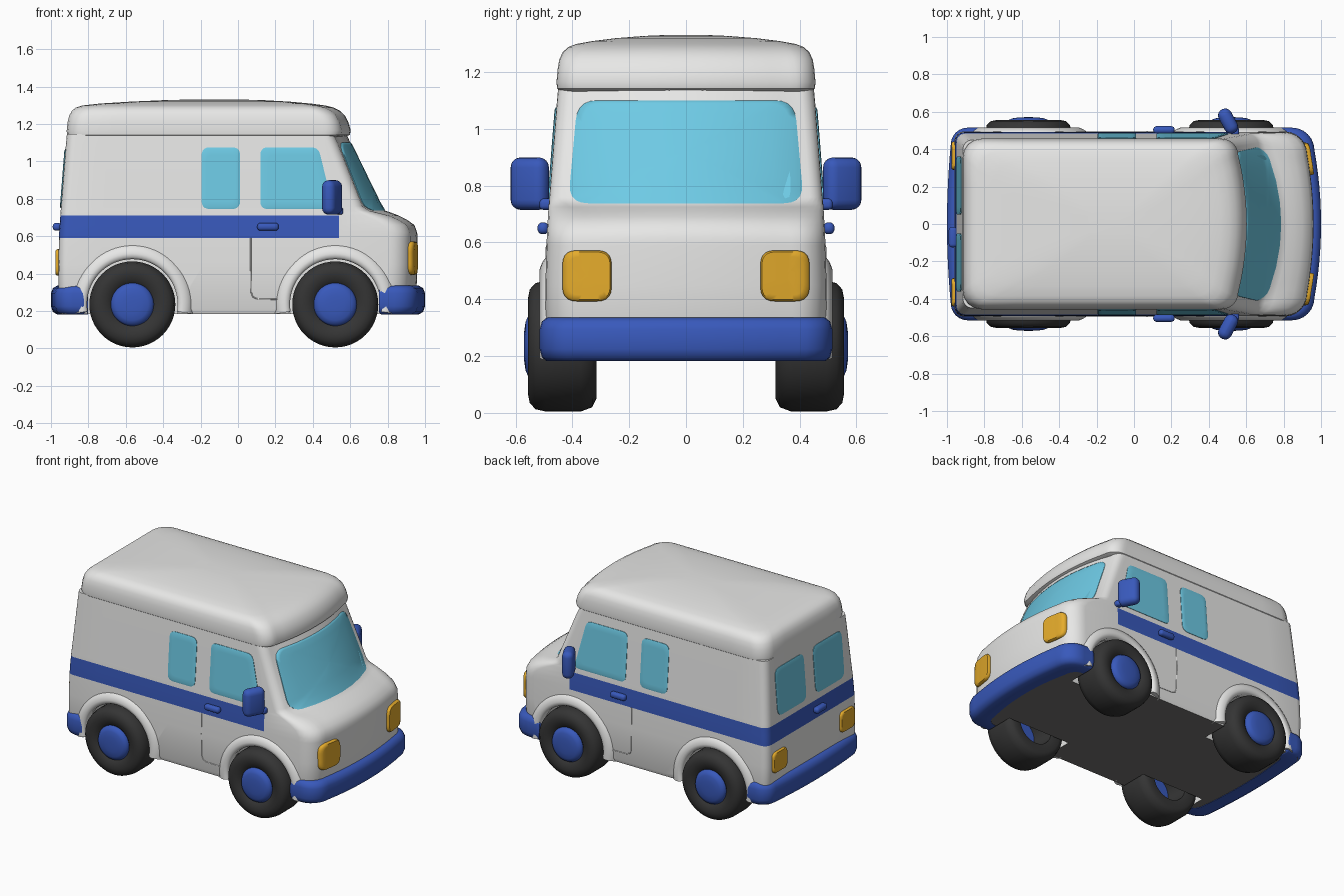
import bpy, bmesh, math
from mathutils import Vector as V

if "Cube" in bpy.data.objects:
    bpy.data.objects.remove(bpy.data.objects["Cube"])

def mat(name, r, g, b):
    m = bpy.data.materials.new(name)
    m.diffuse_color = (r, g, b, 1)
    m.use_nodes = True
    m.node_tree.nodes["Principled BSDF"].inputs["Base Color"].default_value = m.diffuse_color
    return m

WHITE = mat("white_paint", .86, .86, .85)
BLUE = mat("blue_paint", .04, .1, .5)
GLASS = mat("sky_glass", .155, .59, .78)
AMBER = mat("amber_lamp", .78, .41, .025)
RUBBER = mat("black_rubber", .035, .035, .035)
UNDER = mat("dark_underbody", .17, .165, .16)

def smooth(ob, angle=35):
    bpy.ops.object.select_all(action='DESELECT')
    ob.select_set(True)
    bpy.context.view_layer.objects.active = ob
    bpy.ops.object.shade_smooth_by_angle(angle=math.radians(angle))

def build(name, verts, faces, m, angle=35):
    me = bpy.data.meshes.new(name)
    me.from_pydata([tuple(v) for v in verts], [], faces)
    bm = bmesh.new()
    bm.from_mesh(me)
    bmesh.ops.recalc_face_normals(bm, faces=bm.faces[:])
    bm.to_mesh(me)
    bm.free()
    me.materials.append(m)
    ob = bpy.data.objects.new(name, me)
    bpy.context.collection.objects.link(ob)
    smooth(ob, angle)
    return ob

def loft(name, rings, m, loop=False, angle=35):
    n, k = len(rings[0]), len(rings)
    faces = [(i * n + j, i * n + (j + 1) % n, (i + 1) % k * n + (j + 1) % n, (i + 1) % k * n + j)
             for i in range(k if loop else k - 1) for j in range(n)]
    if not loop:
        faces += [tuple(range(n)), tuple(range((k - 1) * n, k * n))]
    return build(name, [p for r in rings for p in r], faces, m, angle)

def plan(xf, w, b, r, end):
    """Half outline: bowed front, round corner, side back to x = end."""
    yc = w - r
    pts = [(xf - b * (yc * i / 6 / w) ** 2, yc * i / 6) for i in range(6)]
    xc = xf - b * (yc / w) ** 2 - r
    pts += [(xc + r * math.cos(a), yc + r * math.sin(a)) for a in [math.pi / 12 * i for i in range(7)]]
    x0 = min(.54, xc - .02)
    return pts + [(x0 + (end - x0) * i / 8, w) for i in range(9)]

def ring(z, xb, xf, w, b, r, back=.05):
    rb = min(back, w * .4)
    half = plan(xf, w, b, r, xb + rb)
    half += [(xb + rb - rb * math.sin(a), w - rb + rb * math.cos(a)) for a in [math.pi / 8 * i for i in range(1, 5)]]
    half += [(xb, w * .5), (xb, 0)]
    return [V((x, y, z)) for x, y in half] + [V((x, -y, z)) for x, y in half[-2:0:-1]]

# body shell: z, back x, front x, half width, front bow, corner radius
BODY = [(.185, -.95, .935, .482, .05, .12), (.21, -.957, .95, .492, .05, .12), (.45, -.96, .96, .495, .06, .12),
        (.59, -.957, .96, .491, .06, .12), (.62, -.956, .958, .49, .06, .12), (.66, -.953, .943, .488, .07, .13),
        (.69, -.951, .9, .486, .08, .13), (.71, -.95, .86, .485, .09, .13), (.725, -.949, .82, .484, .11, .1),
        (.737, -.948, .785, .483, .12, .08), (.76, -.946, .766, .481, .13, .06), (1.09, -.92, .605, .455, .09, .06),
        (1.145, -.915, .58, .45, .09, .06)]

def row(z):
    for a, b in zip(BODY, BODY[1:]):
        if z <= b[0]:
            t = (z - a[0]) / (b[0] - a[0])
            return [p + (q - p) * t for p, q in zip(a, b)]
    return BODY[-1]

body = loft("body_shell", [ring(*r) for r in BODY], WHITE)
WHEELS = [("front", .52), ("rear", -.565)]
R, ZC = .23, .235

# wheel wells
for end, cx in WHEELS:
    for s in (1, -1):
        bpy.ops.mesh.primitive_cylinder_add(vertices=48, radius=.245, depth=.4, location=(cx, s * .5, ZC),
                                            rotation=(math.pi / 2, 0, 0))
        cut = bpy.context.object
        md = body.modifiers.new("well", 'BOOLEAN')
        md.operation, md.object, md.solver = 'DIFFERENCE', cut, 'EXACT'
        bpy.context.view_layer.objects.active = body
        bpy.ops.object.modifier_apply(modifier="well")
        bpy.data.objects.remove(cut)
smooth(body)

# stripe and dark underside
body.data.materials.clear()
for m in (WHITE, BLUE, UNDER):
    body.data.materials.append(m)
for f in body.data.polygons:
    c = f.center
    f.material_index = 2 if f.normal.z < -.9 and c.z < .2 else 1 if .59 < c.z < .71 and c.x < .54 else 0

# high roof cap
ROOF = [(1.13, -.9, .57, .44, .07, .08), (1.142, -.915, .598, .454, .07, .09), (1.165, -.916, .603, .456, .07, .09),
        (1.21, -.911, .59, .452, .07, .09), (1.245, -.902, .572, .446, .07, .09), (1.27, -.888, .545, .434, .07, .09),
        (1.288, -.866, .51, .415, .07, .09), (1.299, -.83, .465, .385, .07, .09), (1.309, -.74, .39, .33, .06, .09),
        (1.319, -.58, .28, .25, .05, .08), (1.327, -.4, .14, .15, .03, .06), (1.331, -.25, 0, .06, .01, .03)]
loft("roof_cap", [ring(*r, back=.1) for r in ROOF], WHITE)

# surface mappings for plates lying on the body
def on_side(s):
    return lambda a, z, o: V((a, s * (row(z)[3] + o), z))

def on_back(a, z, o):
    return V((row(z)[1] - o, a, z))

def on_front(a, z, o):
    _, _, xf, w, b, r = row(z)
    y, yc = abs(a), w - r
    x = xf - b * (min(y, yc) / w) ** 2
    if y > yc:
        x -= r - math.sqrt(max(0, r * r - (y - yc) ** 2))
    return V((x + o, a, z))

def rounded(pts, r, n=5, sub=6):
    out, k = [], len(pts)
    for i in range(k):
        p, a, b = V(pts[i]), V(pts[i - 1]), V(pts[(i + 1) % k])
        p0, p2 = p + (a - p).normalized() * r, p + (b - p).normalized() * r
        out += [p0.lerp(p, t).lerp(p.lerp(p2, t), t) for t in [j / n for j in range(n + 1)]]
        nxt = b + (p - b).normalized() * r
        out += [p2.lerp(nxt, j / sub) for j in range(1, sub)]
    return out

def plate(name, pts, r, fn, m, thick=.006):
    o = rounded(pts, r)
    c = sum(o, V((0, 0))) / len(o)
    steps = [(1, -.003), (1, thick * .5), (.94, thick), (.75, thick), (.5, thick), (.25, thick), (.04, thick)]
    return loft(name, [[fn(*c.lerp(p, s), h) for p in o] for s, h in steps], m, angle=60)

def rect(a0, a1, z0, z1):
    return [(a0, z0), (a1, z0), (a1, z1), (a0, z1)]

plate("windshield", [(-.415, .738), (.415, .738), (.382, 1.1), (-.382, 1.1)], .07, on_front, GLASS)

def rounded_box(name, loc, size, m, bevel, rot=0):
    bpy.ops.mesh.primitive_cube_add(size=1, location=loc, rotation=(0, 0, rot))
    ob = bpy.context.object
    ob.name = name
    ob.scale = size
    bpy.ops.object.transform_apply(location=False, rotation=False, scale=True)
    md = ob.modifiers.new("round", 'BEVEL')
    md.width, md.segments = bevel, 4
    ob.data.materials.append(m)
    smooth(ob, 180)

def seam(name, pts):
    cu = bpy.data.curves.new(name, 'CURVE')
    cu.dimensions, cu.bevel_depth, cu.bevel_resolution = '3D', .003, 1
    sp = cu.splines.new('POLY')
    sp.points.add(len(pts) - 1)
    for p, q in zip(sp.points, pts):
        p.co = (*q, 1)
    cu.materials.append(WHITE)
    bpy.context.collection.objects.link(bpy.data.objects.new(name, cu))

def circles(prof, cx, s, n=48):
    return [[V((cx + r * math.cos(2 * math.pi * i / n), s * y, ZC + r * math.sin(2 * math.pi * i / n)))
             for i in range(n)] for r, y in prof]

TYRE = [(.125, .33), (.185, .315), (.215, .33), (R, .37), (R, .495), (.222, .53), (.2, .55), (.17, .556), (.13, .548), (.11, .53)]
HUB = [(.115, .48), (.115, .54), (.106, .556), (.085, .565), (.05, .57), (.015, .571)]
FLARE = [(.242, .46), (.242, .498), (.252, .511), (.272, .515), (.295, .506), (.325, .485), (.325, .46)]

for s, side in ((1, "left"), (-1, "right")):
    # windows, lamps, seams and handles
    plate(side + "_door_window", [(.12, .745), (.51, .745), (.43, 1.075), (.12, 1.075)], .04, on_side(s), GLASS)
    plate(side + "_rear_side_window", rect(-.195, .012, .745, 1.075), .045, on_side(s), GLASS)
    plate(side + "_back_window", rect(*sorted((s * .05, s * .36)), .75, 1.065), .05, on_back, GLASS)
    plate(side + "_headlight", rect(*sorted((s * .262, s * .435)), .393, .572), .05, on_front, AMBER, .02)
    plate(side + "_tail_light", rect(*sorted((s * .29, s * .44)), .39, .53), .035, on_back, AMBER, .016)
    seam(side + "_door_seam", [on_side(s)(a, z, 0) for a, z in
                               ((.068, .589), (.068, .45), (.07, .3), (.08, .275), (.105, .264), (.24, .262))])
    rounded_box(side + "_door_handle", (.16, s * .503, .65), (.115, .04, .042), BLUE, .018)
    # wing mirror on a short stalk
    rounded_box(side + "_mirror", (.503, s * .55, .807), (.075, .142, .185), BLUE, .036, s * math.radians(28))
    rounded_box(side + "_mirror_stalk", (.54, s * .492, .735), (.045, .05, .04), BLUE, .015)
    # wheels and flared arches
    for end, cx in WHEELS:
        tag = f"{end}_{side}_"
        loft(tag + "tyre", circles(TYRE, cx, s), RUBBER, loop=True, angle=50)
        loft(tag + "hub", circles(HUB, cx, s), BLUE, angle=50)
        arc = [math.radians(-9 + 198 * i / 36) for i in range(37)]
        loft(tag + "arch", [[V((cx + r * math.cos(a), s * y, ZC + r * math.sin(a))) for r, y in FLARE] for a in arc],
             WHITE, angle=60)

rounded_box("back_door_handle", (-.968, -.07, .65), (.045, .11, .042), BLUE, .018)

# wrap-around bumpers: section goes from outer outline (0) to inner outline (1)
SECTION = [(0, .225), (0, .295), (.08, .322), (.25, .335), (.9, .335), (.9, .182), (.25, .182), (.08, .195)]

def bumper(name, d, xf, w, b, r, end):
    outer, inner = plan(xf, w, b, r, end), plan(xf - .13, w - .1, b, r * .6, end)
    paths = [V(p).to_3d() for p in outer], [V(p).to_3d() for p in inner]
    # side points run evenly from the corner to the bumper end
    for p in paths:
        for i in range(9):
            p[13 + i].x = p[12].x + (end - p[12].x) * (i + 1) / 9
    rings = [[o.lerp(n, s) + V((0, 0, z)) for s, z in SECTION] for o, n in zip(*paths)]
    mid = sum(rings[-1], V()) / len(SECTION)
    rings.append([mid.lerp(p, .85) - V((.012, 0, 0)) for p in rings[-1]])
    full = [[V((p.x, -p.y, p.z)) for p in q] for q in rings[:0:-1]] + rings
    loft(name, [[V((d * p.x, p.y, p.z)) for p in q] for q in full], BLUE, angle=50)

bumper("front_bumper", 1, 1.0, .515, .06, .12, .765)
bumper("rear_bumper", -1, 1.0, .515, .03, .09, .83)
